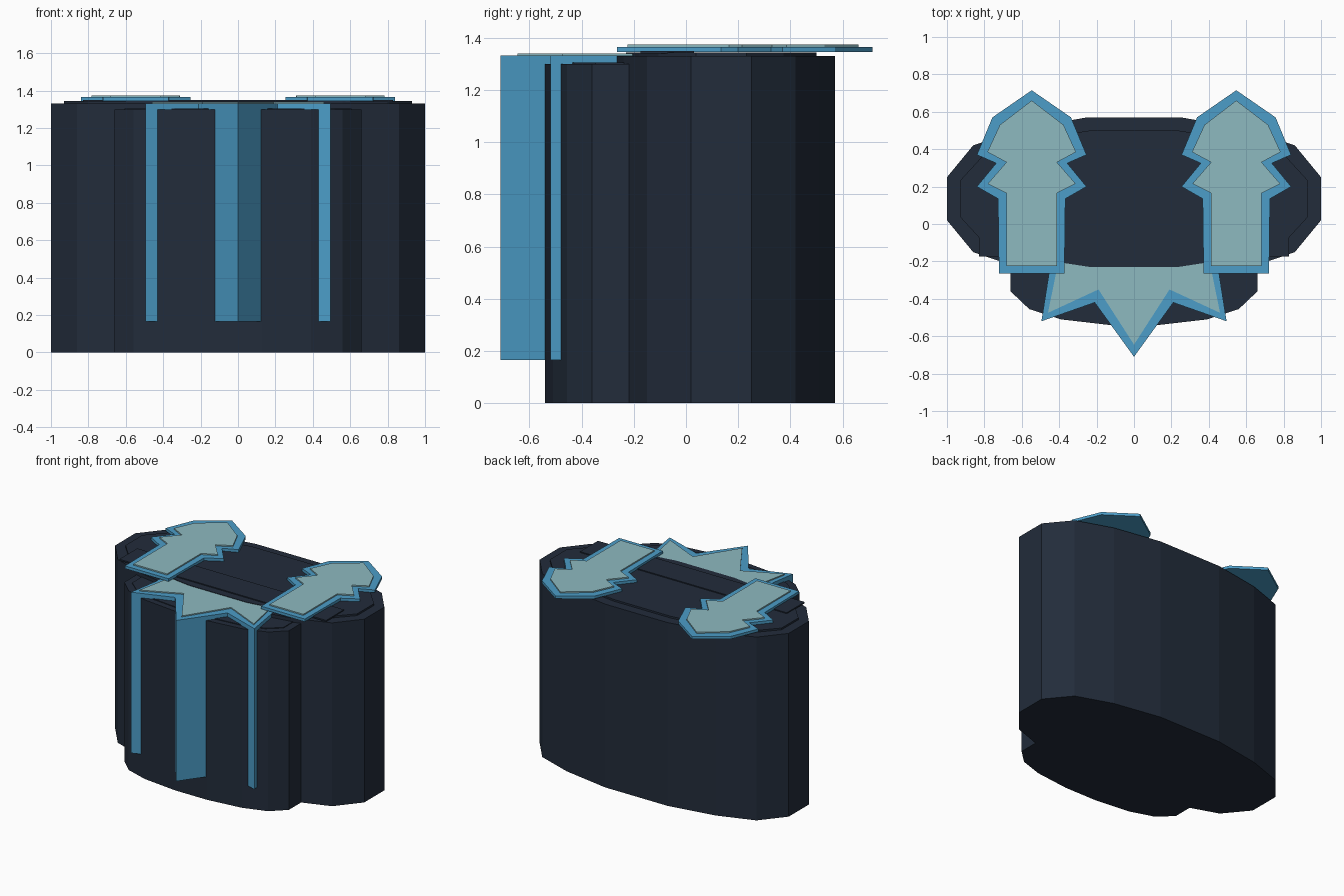
import bpy, bmesh

if "Cube" in bpy.data.objects:
    bpy.data.objects.remove(bpy.data.objects["Cube"])


def material(name, rgb):
    m = bpy.data.materials.new(name)
    m.diffuse_color = (*rgb, 1)
    m.use_nodes = True
    m.node_tree.nodes["Principled BSDF"].inputs["Base Color"].default_value = m.diffuse_color
    return m


NAVY = material("dark navy", (0.016, 0.025, 0.043))
BLUE = material("mid blue", (0.072, 0.34, 0.58))
PALE = material("pale teal", (0.27, 0.49, 0.53))


def prism(name, pts, z0, z1, mat):
    """Extrude a flat outline from z0 up to z1."""
    bm = bmesh.new()
    face = bm.faces.new([bm.verts.new((x, y, z0)) for x, y in pts])
    top = bmesh.ops.extrude_face_region(bm, geom=[face])["geom"]
    bmesh.ops.translate(bm, vec=(0, 0, z1 - z0),
                        verts=[v for v in top if isinstance(v, bmesh.types.BMVert)])
    bmesh.ops.recalc_face_normals(bm, faces=bm.faces)
    me = bpy.data.meshes.new(name)
    bm.to_mesh(me)
    bm.free()
    me.materials.append(mat)
    ob = bpy.data.objects.new(name, me)
    bpy.context.collection.objects.link(ob)
    return ob


def mirror_x(half, cx=0):
    """Close a half outline by mirroring it about its centre line."""
    right = [(cx + x, y) for x, y in half]
    left = [(cx - x, y) for x, y in reversed(half) if x > 0]
    return right + left


def oval(quarter, cy, sx=1, sy=1):
    """Faceted oval from a quarter outline given relative to cy."""
    half = quarter + [(x, -y) for x, y in reversed(quarter)]
    return mirror_x([(x * sx, cy + y * sy) for x, y in half])


def rect(x, y0, y1):
    return [(-x, y0), (x, y0), (x, y1), (-x, y1)]


# Large rear block with its raised top panel and bar
rear = [(0.25, 0.435), (0.60, 0.375), (0.86, 0.285), (1.0, 0.115)]
prism("rear_block", oval(rear, 0.135), 0, 1.33, NAVY)
prism("rear_top_panel", oval(rear, 0.135, 0.93, 0.84), 1.33, 1.343, NAVY)
prism("rear_top_bar", rect(0.83, -0.175, 0.03), 1.34, 1.35, NAVY)

# Smaller front block with its raised top panel and bar
front = [(0.13, 0.26), (0.39, 0.23), (0.56, 0.175), (0.66, 0.08)]
prism("front_block", oval(front, -0.28), 0, 1.30, NAVY)
prism("front_top_panel", oval(front, -0.28, 0.92, 0.83), 1.30, 1.305, NAVY)
prism("front_top_bar", rect(0.31, -0.415, -0.25), 1.30, 1.312, NAVY)

# Three-pointed crest running down the front, with a pale cap
crest = [(0, -0.71), (0.21, -0.42), (0.495, -0.52), (0.44, -0.17)]
crest_cap = [(0, -0.645), (0.19, -0.35), (0.46, -0.475), (0.405, -0.205)]
prism("front_crest", mirror_x(crest), 0.165, 1.332, BLUE)
prism("front_crest_cap", mirror_x(crest_cap), 1.33, 1.34, PALE)

# Notched arrow plates on the top, left and right
arrow = [(0, 0.715), (0.21, 0.57), (0.293, 0.37), (0.19, 0.325),
         (0.293, 0.20), (0.18, 0.135), (0.175, -0.265)]
arrow_cap = [(0, 0.66), (0.17, 0.53), (0.237, 0.385), (0.135, 0.33),
             (0.235, 0.215), (0.135, 0.165), (0.135, -0.225)]
for side, cx in (("left", -0.547), ("right", 0.547)):
    prism(side + "_arrow", mirror_x(arrow, cx), 1.345, 1.365, BLUE)
    prism(side + "_arrow_cap", mirror_x(arrow_cap, cx), 1.365, 1.374, PALE)
